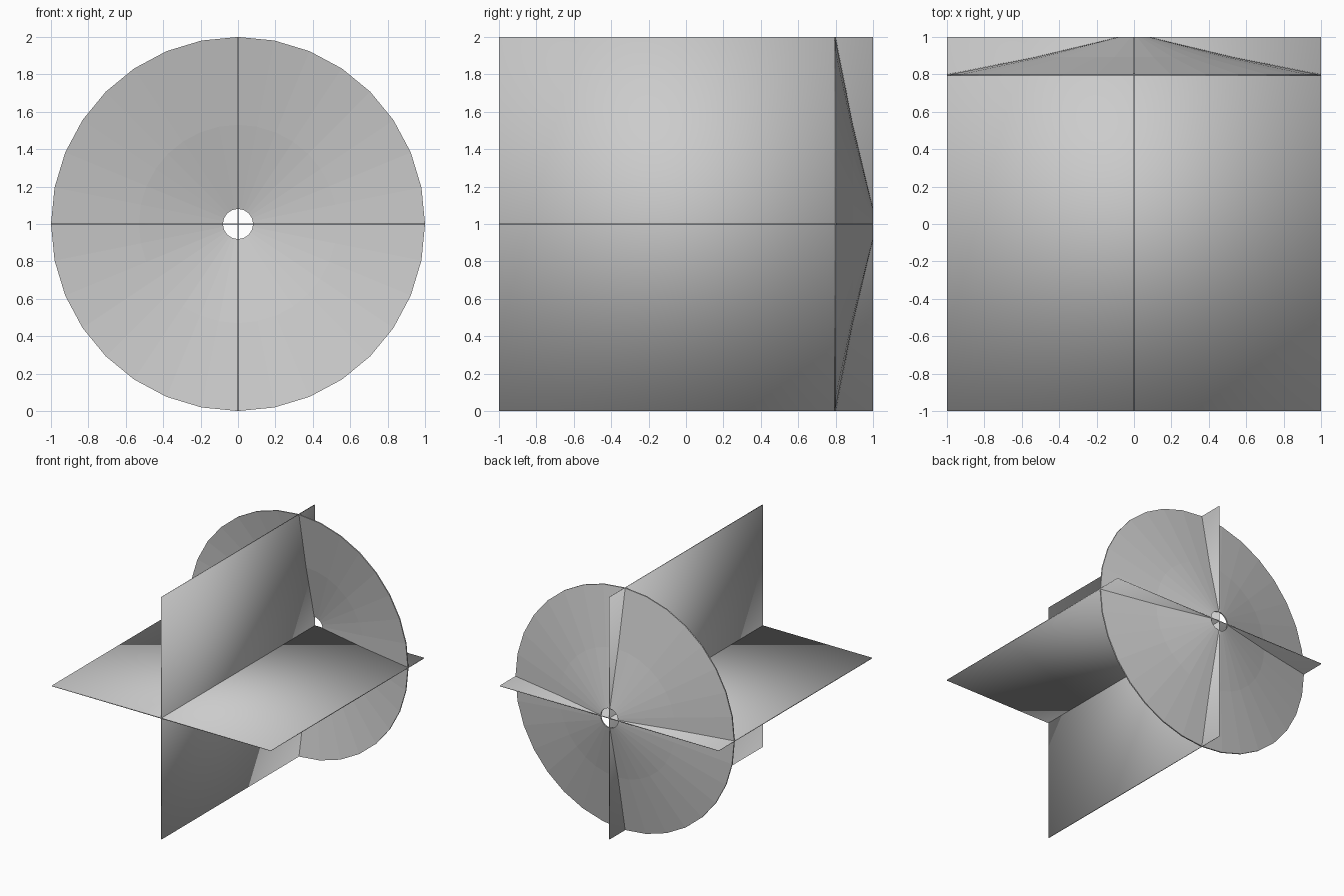
import bpy, bmesh
from math import sin, cos, pi

if "Cube" in bpy.data.objects:
    bpy.data.objects.remove(bpy.data.objects["Cube"])

T = 0.008  # sheet thickness


def smooth_panel(name, size):
    # thin sheet with soft shading across its corners
    bpy.ops.mesh.primitive_cube_add(size=1, location=(0, 0, 1))
    ob = bpy.context.object
    ob.name = name
    ob.scale = size
    bpy.ops.object.transform_apply(location=False, rotation=False, scale=True)
    bpy.ops.object.shade_smooth()
    return ob


# crossed fins
smooth_panel("vertical_fin", (T, 2, 2))
smooth_panel("horizontal_fin", (2, 2, T))

# shallow conical disc with a centre hole: closed (radius, y) section, revolved
SIDES = 32
section = [(1.0, 0.80), (0.53, 0.893), (0.08, 1.0),
           (0.08, 0.99), (0.53, 0.883), (1.0, 0.79)]
bm = bmesh.new()
rings = [[bm.verts.new((r * sin(2 * pi * i / SIDES), y, 1 + r * cos(2 * pi * i / SIDES)))
          for i in range(SIDES)] for r, y in section]
for k, ring in enumerate(rings):
    nxt = rings[(k + 1) % len(rings)]
    for i in range(SIDES):
        j = (i + 1) % SIDES
        bm.faces.new((ring[i], ring[j], nxt[j], nxt[i]))
bmesh.ops.recalc_face_normals(bm, faces=bm.faces)
mesh = bpy.data.meshes.new("cone_disc")
bm.to_mesh(mesh)
bm.free()
disc = bpy.data.objects.new("cone_disc", mesh)
bpy.context.collection.objects.link(disc)
